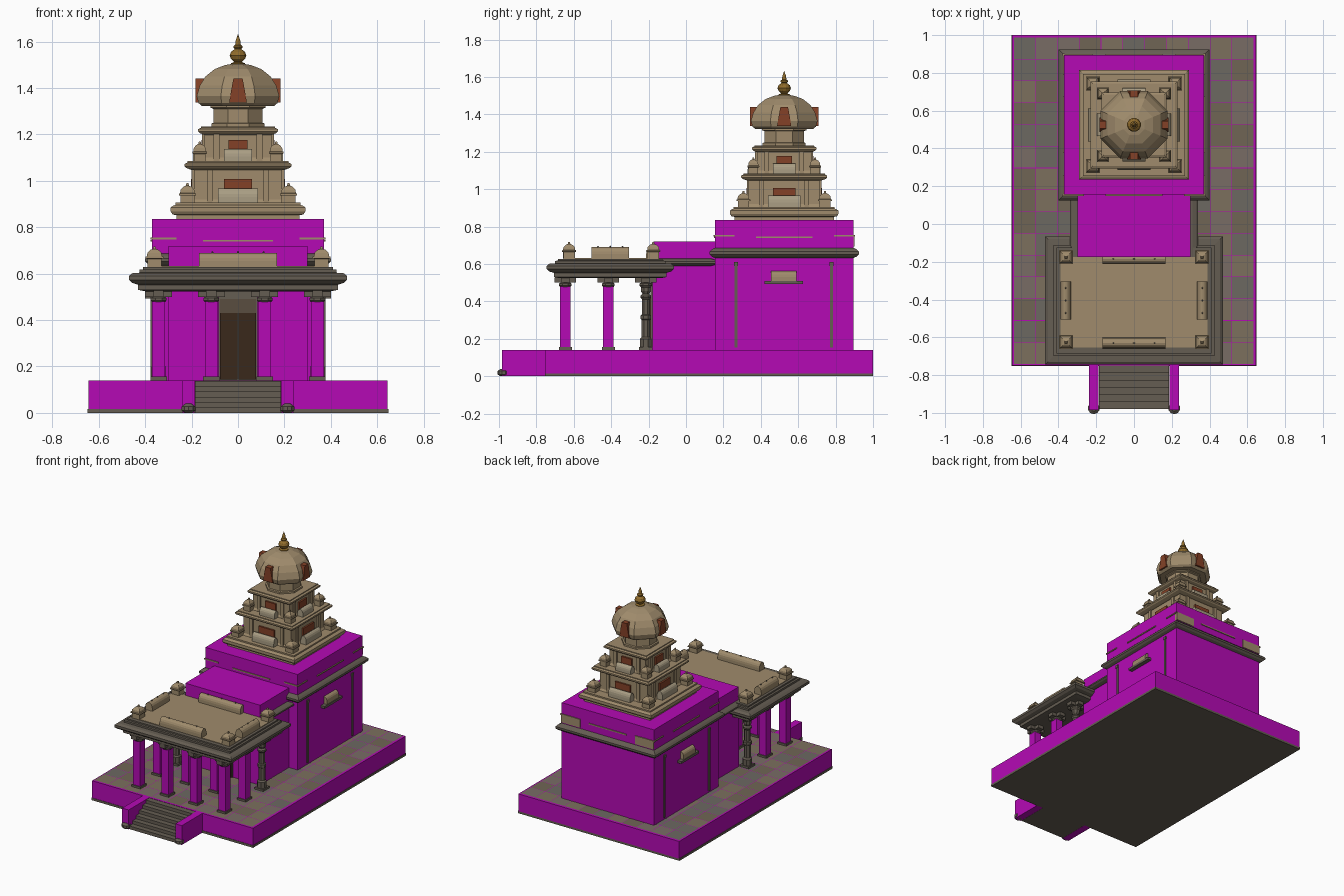
import bpy, bmesh, random
from math import pi, cos, sin

if "Cube" in bpy.data.objects:
    bpy.data.objects.remove(bpy.data.objects["Cube"])

random.seed(4)


def mat(name, r, g, b):
    m = bpy.data.materials.new(name)
    m.diffuse_color = (r, g, b, 1)
    m.use_nodes = True
    m.node_tree.nodes["Principled BSDF"].inputs["Base Color"].default_value = m.diffuse_color
    return m


PINK = mat("magenta", 0.46, 0.003, 0.46)
STONE = mat("dark_stone", 0.13, 0.11, 0.085)
TAN = mat("tan_stone", 0.35, 0.26, 0.15)
PALE = mat("pale_stone", 0.40, 0.34, 0.23)
RED = mat("terracotta", 0.23, 0.053, 0.02)
GOLD = mat("gold", 0.28, 0.15, 0.025)
WOOD = mat("door_wood", 0.042, 0.021, 0.011)
TILES = [mat("tile_%d" % i, *c) for i, c in enumerate(
    [(0.16, 0.13, 0.09), (0.20, 0.16, 0.11), (0.15, 0.14, 0.12), (0.19, 0.15, 0.13)])]


def finish(name, bm, m):
    bmesh.ops.remove_doubles(bm, verts=bm.verts, dist=1e-5)
    bmesh.ops.recalc_face_normals(bm, faces=bm.faces)
    me = bpy.data.meshes.new(name)
    bm.to_mesh(me)
    bm.free()
    ob = bpy.data.objects.new(name, me)
    for k in (m if isinstance(m, list) else [m]):
        me.materials.append(k)
    bpy.context.collection.objects.link(ob)
    return ob


def loft(name, x, y, rings, m, n=4):
    """Stack of n-sided sections (half_x, half_y, z) with flat sides facing the axes."""
    bm, k, prev = bmesh.new(), 1 / cos(pi / n), None
    for hx, hy, z in rings:
        ring = [bm.verts.new((x + hx * k * cos(pi / n + 2 * pi * i / n),
                              y + hy * k * sin(pi / n + 2 * pi * i / n), z)) for i in range(n)]
        if prev:
            for i in range(n):
                j = (i + 1) % n
                bm.faces.new((prev[i], prev[j], ring[j], ring[i]))
        else:
            bm.faces.new(ring[::-1])
        prev = ring
    bm.faces.new(prev)
    return finish(name, bm, m)


def box(name, x0, x1, y0, y1, z0, z1, m):
    hx, hy = (x1 - x0) / 2, (y1 - y0) / 2
    return loft(name, x0 + hx, y0 + hy, [(hx, hy, z0), (hx, hy, z1)], m)


def turned(name, x, y, prof, m, n=8):
    return loft(name, x, y, [(r, r, z) for r, z in prof], m, n)


def cornice(name, x, y, hx, hy, prof, m):
    return loft(name, x, y, [(hx - d, hy - d, z) for d, z in prof], m)


def prism(name, pts, x, y, z, length, along, m):
    """Profile (across, up) extruded along x or y."""
    bm = bmesh.new()
    rows = []
    for s in (-length / 2, length / 2):
        rows.append([bm.verts.new((x + s, y + a, z + b) if along == 'x' else (x + a, y + s, z + b))
                     for a, b in pts])
    n = len(pts)
    for i in range(n):
        j = (i + 1) % n
        bm.faces.new((rows[0][i], rows[0][j], rows[1][j], rows[1][i]))
    bm.faces.new(rows[0][::-1])
    bm.faces.new(rows[1])
    return finish(name, bm, m)


def barrel(name, x, y, z, length, w, h, along, m):
    pts = [(-w, 0), (w, 0)] + [(w * cos(pi * i / 8), h * (0.4 + 0.6 * sin(pi * i / 8))) for i in range(9)]
    return prism(name, pts, x, y, z, length, along, m)


def corner_shrine(name, x, y, z, w, h):
    loft(name, x, y, [(w * f, w * f, z + h * t) for f, t in
         [(.8, 0), (.8, .4), (1, .42), (1, .5), (.85, .52), (.8, .68), (.5, .82), (.18, .88), (.12, 1)]], TAN)


# platform, base trim, paving
box("platform", -.645, .645, -.75, 1, .015, .14, PINK)
box("platform_base_trim", -.648, .648, -.753, 1, 0, .016, STONE)
bm = bmesh.new()
NX, NY = 11, 15
for i in range(NX):
    for j in range(NY):
        x, y, w, d = -.635 + i * 1.27 / NX, -.74 + j * 1.73 / NY, 1.27 / NX - .003, 1.73 / NY - .003
        f = bm.faces.new([bm.verts.new(p) for p in
                          [(x, y, .143), (x + w, y, .143), (x + w, y + d, .143), (x, y + d, .143)]])
        f.material_index = random.randrange(4)
bmesh.ops.solidify(bm, geom=bm.faces[:], thickness=.006)
finish("paving", bm, TILES)

# stairs with cheek walls
for i in range(6):
    box("step", -.186, .186, -.98 + i * .038, -.745, i * .023, (i + 1) * .023, STONE)
for s in (-1, 1):
    box("stair_cheek", s * .213 - .026, s * .213 + .026, -.985, -.75, 0, .14, PINK)
    turned("cheek_boss", s * .213, -.975, [(.018, 0), (.03, .01), (.03, .028), (.015, .04)], STONE, 10)

# sanctum and vestibule
box("sanctum_wall", -.37, .37, .155, .895, .14, .645, PINK)
box("vestibule_wall", -.30, .30, -.18, .16, .14, .60, PINK)
box("vestibule_roof", -.30, .30, -.175, .16, .60, .72, PINK)
EAVE = [(.03, 0), (.012, .008), (0, .02), (0, .034), (.012, .046), (.03, .055)]
cornice("sanctum_eave", 0, .525, .40, .40, [(d, .632 + z) for d, z in EAVE], STONE)
cornice("vestibule_eave", 0, -.02, .34, .185, [(d, .59 + z * .7) for d, z in EAVE], STONE)
box("sanctum_parapet", -.37, .37, .155, .895, .68, .835, PINK)
for s in (-1, 1):
    for a, b in ((-.378, -.265), (-.15, .15), (.265, .378)):
        z = .742 if a == -.15 else .752
        box("parapet_front_back_strip", a, b, .525 + s * .372 - .004, .525 + s * .372 + .004, z - .004, z + .004, TAN)
        box("parapet_side_strip", s * .372 - .004, s * .372 + .004, .525 + a, .525 + b, z - .004, z + .004, TAN)
    box("parapet_back_panel", s * .295 - .075, s * .295 + .075, .88, .901, .695, .755, TAN)
    # side wall pilasters and niches
    for y in (.267, .777):
        box("wall_pilaster", s * .37 - .006, s * .37 + .006, y - .008, y + .008, .155, .60, STONE)
        box("pilaster_cap", s * .37 - .009, s * .37 + .009, y - .011, y + .011, .59, .61, STONE)
    box("niche_sill", s * .38 - .02, s * .38 + .02, .42, .625, .493, .51, STONE)
    barrel("niche_canopy", s * .37, .523, .51, .135, .025, .052, 'y', TAN)

# doorway
box("door_frame", -.085, .085, -.188, -.17, .14, .525, STONE)
box("door_lintel_panel", -.077, .077, -.191, -.18, .43, .49, mat("door_head", .10, .075, .05))
for s in (-1, 1):
    box("door_leaf", s * .04 - .0385, s * .04 + .0385, -.195, -.18, .143, .43, WOOD)

# porch columns
CAP = [(.026, .475), (.034, .485), (.034, .495), (.026, .50)]
for x in (-.342, -.115, .115, .342):
    for y in (-.645, -.415, -.215):
        if y == -.215 and abs(x) < .2:
            continue
        box("column_base", x - .035, x + .035, y - .035, y + .035, .14, .157, STONE)
        if y == -.215:
            turned("carved_column", x, y, [(.03, .155), (.03, .2), (.022, .21), (.022, .3), (.027, .305), (.027, .325),
                   (.02, .33), (.02, .41), (.028, .42), (.028, .43), (.018, .44), (.026, .455), (.026, .475)], STONE)
        else:
            box("column_shaft", x - .028, x + .028, y - .028, y + .028, .155, .48, PINK)
        turned("column_capital", x, y, CAP, STONE)
        box("bracket_x", x - .058, x + .058, y - .022, y + .022, .50, .528, STONE)
        box("bracket_y", x - .022, x + .022, y - .058, y + .058, .50, .528, STONE)

# porch roof
cornice("porch_eave", 0, -.405, .47, .34, [(.07, .524), (.04, .53), (.04, .552), (.015, .56), (0, .573),
        (0, .59), (.015, .602), (.045, .604), (.045, .617), (.06, .618), (.06, .628)], STONE)
box("porch_roof_deck", -.39, .39, -.655, -.175, .62, .632, TAN)
for x in (-.36, .36):
    for y in (-.625, -.175):
        corner_shrine("porch_corner_shrine", x, y, .628, .038, .09)
BARRELS = [(0, -.63, .335, 'x'), (0, -.185, .335, 'x'), (-.362, -.405, .2, 'y'), (.362, -.405, .2, 'y')]
for x, y, l, along in BARRELS:
    barrel("porch_roof_vault", x, y, .63, l, .028, .06, along, TAN)
    for t in (-.33, 0, .33):
        dx, dy = (t * l, 0) if along == 'x' else (0, t * l)
        turned("vault_knob", x + dx, y + dy, [(.004, .687), (.004, .694), (0, .698)], STONE, 6)

# tower tiers: half body, z bottom, z top, next eave half width, shrine offset, shrine half width, vault half length
CY = .525
cornice("tower_base", 0, CY, .29, .29, [(.025, .83), (.025, .852), (.008, .855), (0, .868), (0, .885),
        (.01, .893), (.02, .896), (.02, .906)], TAN)
for hb, z0, z1, he, so, sw, vl in ((.19, .90, 1.055, .23, .218, .037, .087), (.145, 1.08, 1.205, .172, .165, .032, .06)):
    loft("tier_body", 0, CY, [(hb + .012, hb + .012, z0), (hb, hb, z0 + .02), (hb, hb, z1)], TAN)
    cornice("tier_eave", 0, CY, he, he, [(.03, z1 - .008), (.008, z1), (0, z1 + .008), (0, z1 + .018),
            (.012, z1 + .024), (.012, z1 + .03)], TAN)
    for sx in (-1, 1):
        for sy in (-1, 1):
            corner_shrine("tier_corner_shrine", sx * so, CY + sy * so, z0, sw, .09)
    p = hb * .64
    for s in (-1, 1):
        o = s * (hb + .028)
        h = .062 if hb > .15 else .052
        barrel("tier_vault_x", 0, CY + o, z0 + .005, 2 * vl, .022, h, 'x', PALE)
        barrel("tier_vault_y", o, CY, z0 + .005, 2 * vl, .022, h, 'y', PALE)
        w, r = vl * .7, s * (hb + .004)
        box("tier_window_x", -w, w, CY + r - .008, CY + r + .008, z0 + .03, z0 + h + .045, RED)
        box("tier_window_y", r - .008, r + .008, CY - w, CY + w, z0 + .03, z0 + h + .045, RED)
        for q in (-p, p):
            box("tier_pilaster_x", q - .012, q + .012, CY + s * hb - .01, CY + s * hb + .01, z0, z1, TAN)
            box("tier_pilaster_y", s * hb - .01, s * hb + .01, CY + q - .012, CY + q + .012, z0, z1, TAN)

# neck, dome, horseshoe gables and finial
turned("tower_neck", 0, CY, [(.115, 1.23), (.115, 1.247), (.105, 1.25), (.105, 1.31), (.118, 1.315), (.118, 1.33)], TAN)
turned("dome", 0, CY, [(.155, 1.322), (.17, 1.335), (.178, 1.365), (.165, 1.41), (.14, 1.45),
       (.10, 1.482), (.055, 1.499), (.02, 1.505)], TAN)
GABLE = [(-.038, 0), (.038, 0), (.03, .05), (.02, .103), (-.02, .103), (-.03, .05)]
for s in (-1, 1):
    prism("dome_gable_x", GABLE, s * .165, CY, 1.337, .036, 'x', RED)
    prism("dome_gable_y", GABLE, 0, CY + s * .165, 1.337, .036, 'y', RED)
turned("finial", 0, CY, [(.03, 1.498), (.03, 1.507), (.016, 1.512), (.03, 1.525), (.036, 1.54), (.03, 1.556),
       (.014, 1.568), (.02, 1.574), (.02, 1.58), (.012, 1.586), (.01, 1.605), (0, 1.633)], GOLD, 12)
